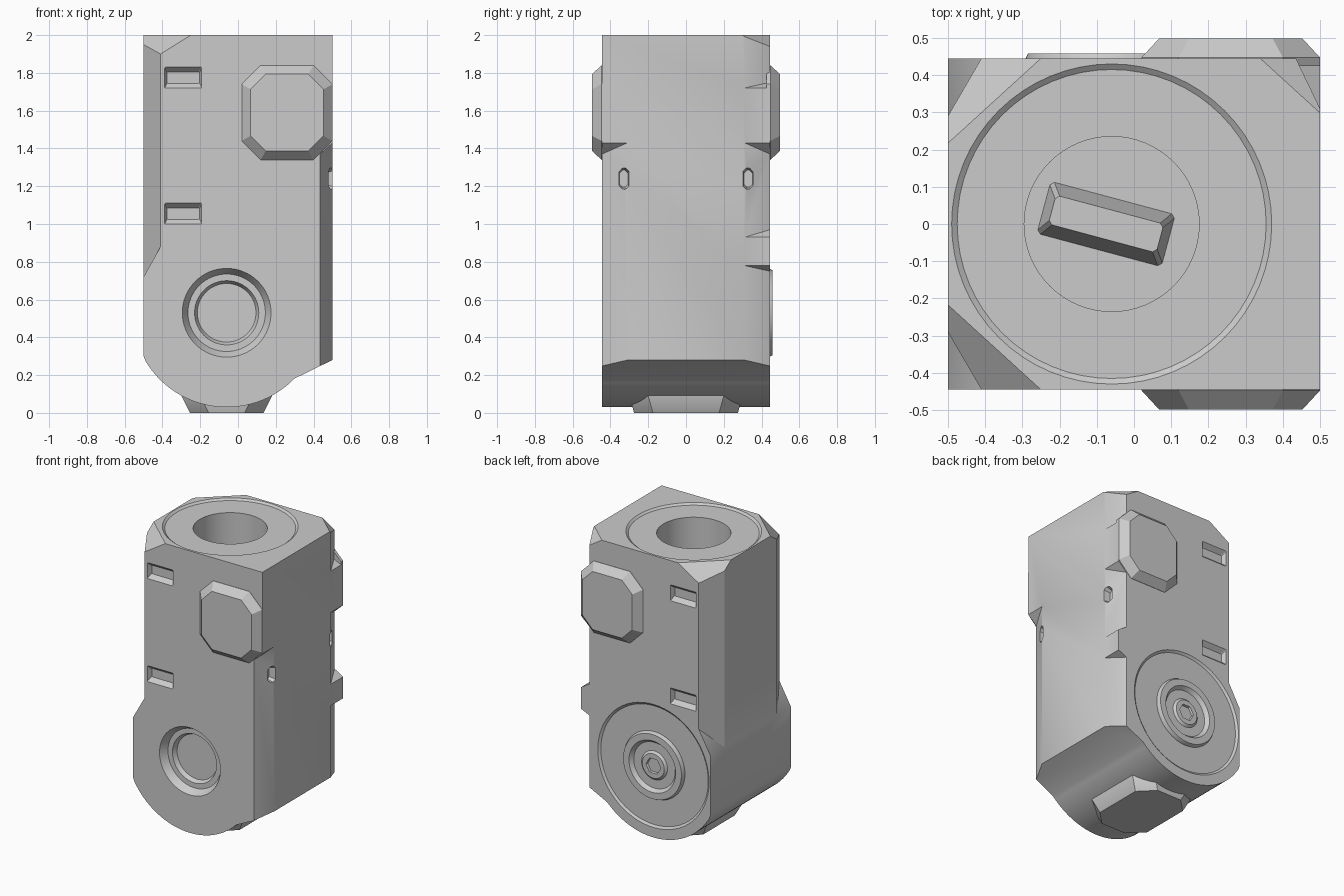
import bpy, bmesh, math
from mathutils import Vector

if "Cube" in bpy.data.objects:
    bpy.data.objects.remove(bpy.data.objects["Cube"])

W, D = 0.5, 0.445          # half width, half depth of the housing
CX, CZ, R = -0.06, 0.53, 0.5   # axis of the rounded lower end
N = 64


def loft(name, rings, smooth=True):
    """Skin a stack of equal-length point rings and cap both ends."""
    bm = bmesh.new()
    vs = [[bm.verts.new(p) for p in ring] for ring in rings]
    n = len(rings[0])
    for a, b in zip(vs, vs[1:]):
        for i in range(n):
            j = (i + 1) % n
            bm.faces.new((a[i], a[j], b[j], b[i]))
    bm.faces.new(vs[0][::-1])
    bm.faces.new(vs[-1])
    bmesh.ops.recalc_face_normals(bm, faces=bm.faces)
    me = bpy.data.meshes.new(name)
    bm.to_mesh(me)
    bm.free()
    ob = bpy.data.objects.new(name, me)
    bpy.context.collection.objects.link(ob)
    if smooth:
        shade(ob)
    return ob


def activate(ob):
    bpy.ops.object.select_all(action='DESELECT')
    ob.select_set(True)
    bpy.context.view_layer.objects.active = ob


def shade(ob):
    activate(ob)
    bpy.ops.object.shade_smooth_by_angle(angle=math.radians(30))


def cut(ob, cutter, op='DIFFERENCE'):
    m = ob.modifiers.new("cut", 'BOOLEAN')
    m.object, m.operation, m.solver = cutter, op, 'EXACT'
    activate(ob)
    bpy.ops.object.modifier_apply(modifier=m.name)
    bpy.data.objects.remove(cutter, do_unlink=True)


# Local (u, v, height) frames: top face, and front (s=-1) / back (s=1) faces
def on_top(u, v, h):
    return (u, v, 2 + h)


def on_side(s):
    return lambda u, v, h: (u, s * (D + h), v)


def turned(name, frame, cu, cv, profile, n=N):
    return loft(name, [[frame(cu + r * math.cos(2 * math.pi * i / n),
                              cv + r * math.sin(2 * math.pi * i / n), h)
                        for i in range(n)] for r, h in profile])


def octagon(hu, hv, c):
    return [(hu, hv - c), (hu - c, hv), (c - hu, hv), (-hu, hv - c),
            (-hu, c - hv), (c - hu, -hv), (hu - c, -hv), (hu, c - hv)]


def octa_stack(name, frame, cu, cv, levels):
    return loft(name, [[frame(cu + u, cv + v, h) for u, v in octagon(hu, hv, c)]
                       for hu, hv, c, h in levels])


# Housing: side profile with a rounded lower end, extruded through the depth
a0, a1 = math.atan2(-0.23, -0.44), math.atan2(-0.35, 0.36)
arc = [(CX + R * math.cos(a0 + (a1 - a0) * i / 32),
        CZ + R * math.sin(a0 + (a1 - a0) * i / 32)) for i in range(33)]
arc[0] = (-W, 0.3)
profile = [(-W, 2)] + arc + [(W, 0.28), (W, 2)]
body = loft("housing", [[(x, y, z) for x, z in profile] for y in (-D, D)], False)

# Sloped top corners (the front right corner stays sharp)
bm = bmesh.new()
bm.from_mesh(body.data)
for sx, sy, x, z in ((-1, -1, 0.41, 1.9), (-1, 1, 0.41, 1.9), (1, 1, 0.435, 1.94)):
    res = bmesh.ops.bisect_plane(
        bm, geom=bm.verts[:] + bm.edges[:] + bm.faces[:], clear_outer=True,
        plane_co=(sx * x, sy * D, z),
        plane_no=Vector((sx * 0.0155, sy * 0.017, 0.0248)).normalized())
    edges = [e for e in res['geom_cut'] if isinstance(e, bmesh.types.BMEdge)]
    bmesh.ops.contextual_create(bm, geom=edges)
bmesh.ops.recalc_face_normals(bm, faces=bm.faces)
bm.to_mesh(body.data)
bm.free()


# Vertical edge chamfers; each end is (inner z, outer z)
def chamfer(sx, sy, dx, dy, lo, hi):
    k = 0.3
    pts = [(-k, W - dx * (1 + k), D + k * dy), (1 + k, W + k * dx, D - dy * (1 + k)),
           (1 + k, W + k * dx, D + k * dy)]
    cut(body, loft("chamfer_cutter", [
        [(sx * x, sy * y, e[0] + (e[1] - e[0]) * t) for t, x, y in pts]
        for e in (lo, hi)], False))


for sy in (-1, 1):
    chamfer(-1, sy, 0.09, 0.155, (0.88, 0.72), (2.2, 2.2))
chamfer(1, -1, 0.065, 0.135, (-0.1, -0.1), (1.37, 1.43))
for lo, hi in (((-0.1, -0.1), (0.75, 0.78)), ((0.97, 0.93), (1.37, 1.43)),
               ((1.75, 1.72), (2.2, 2.2))):
    chamfer(1, 1, 0.065, 0.135, lo, hi)

# Shallow top disc with a deep round socket
cut(body, turned("socket_cutter", on_top, CX, 0,
                 [(0.235, -0.4), (0.235, -0.012), (0.415, -0.012), (0.43, 0), (0.44, 0.01)]))
# Stepped round recess on the front
cut(body, turned("front_recess_cutter", on_side(-1), CX, CZ,
                 [(0.155, -0.08), (0.17, -0.05), (0.205, -0.05), (0.235, 0), (0.241, 0.01)]))
# Shallow disc on the back
cut(body, turned("back_disc_cutter", on_side(1), CX, CZ,
                 [(0.415, -0.012), (0.43, 0), (0.442, 0.01)]))

# Small slots on the front, back and right-hand chamfers
for s in (-1, 1):
    for z in (1.055, 1.775):
        cut(body, octa_stack("slot_cutter", on_side(s), -0.29, z,
                             [(0.085, 0.03, 0.004, -0.03), (0.1, 0.06, 0.004, 0.005)]))
    cut(body, octa_stack("notch_cutter", lambda u, v, h: (0.5 + h, s * u, v), 0.33, 1.24,
                         [(0.022, 0.045, 0.015, -0.045), (0.03, 0.065, 0.02, 0.02)]))
shade(body)

# Octagonal pads on the front and back
for s, label in ((-1, "front"), (1, "back")):
    octa_stack(label + "_pad", on_side(s), 0.26, 1.59,
               [(0.24, 0.25, 0.1, -0.02), (0.24, 0.25, 0.1, 0.002),
                (0.193, 0.203, 0.08, 0.053)])

# Raised hub ring on the back with a hexagonal socket in the centre
hub = turned("back_hub", on_side(1), CX, CZ,
             [(0.235, -0.03), (0.235, -0.008), (0.225, 0.013), (0.18, 0.013),
              (0.16, -0.012), (0.1, -0.012), (0.085, 0.002)])
cut(hub, turned("hex_cutter", on_side(1), CX, CZ, [(0.05, -0.022), (0.06, 0.01)], 6))
shade(hub)

# Slanted blade inside the top socket
blade = octa_stack("socket_blade", lambda u, v, h: (u, v, h), 0, 0,
                   [(0.175, 0.075, 0.01, 1.59), (0.15, 0.04, 0.01, 1.72)])
blade.location = (-0.075, 0, 0)
blade.rotation_euler.z = math.radians(-15)

# Flared foot under the rounded end
octa_stack("foot", lambda u, v, h: (u, v, h), CX, 0,
           [(0.195, 0.275, 0.1, 0), (0.24, 0.3, 0.1, 0.09), (0.24, 0.3, 0.1, 0.12)])
